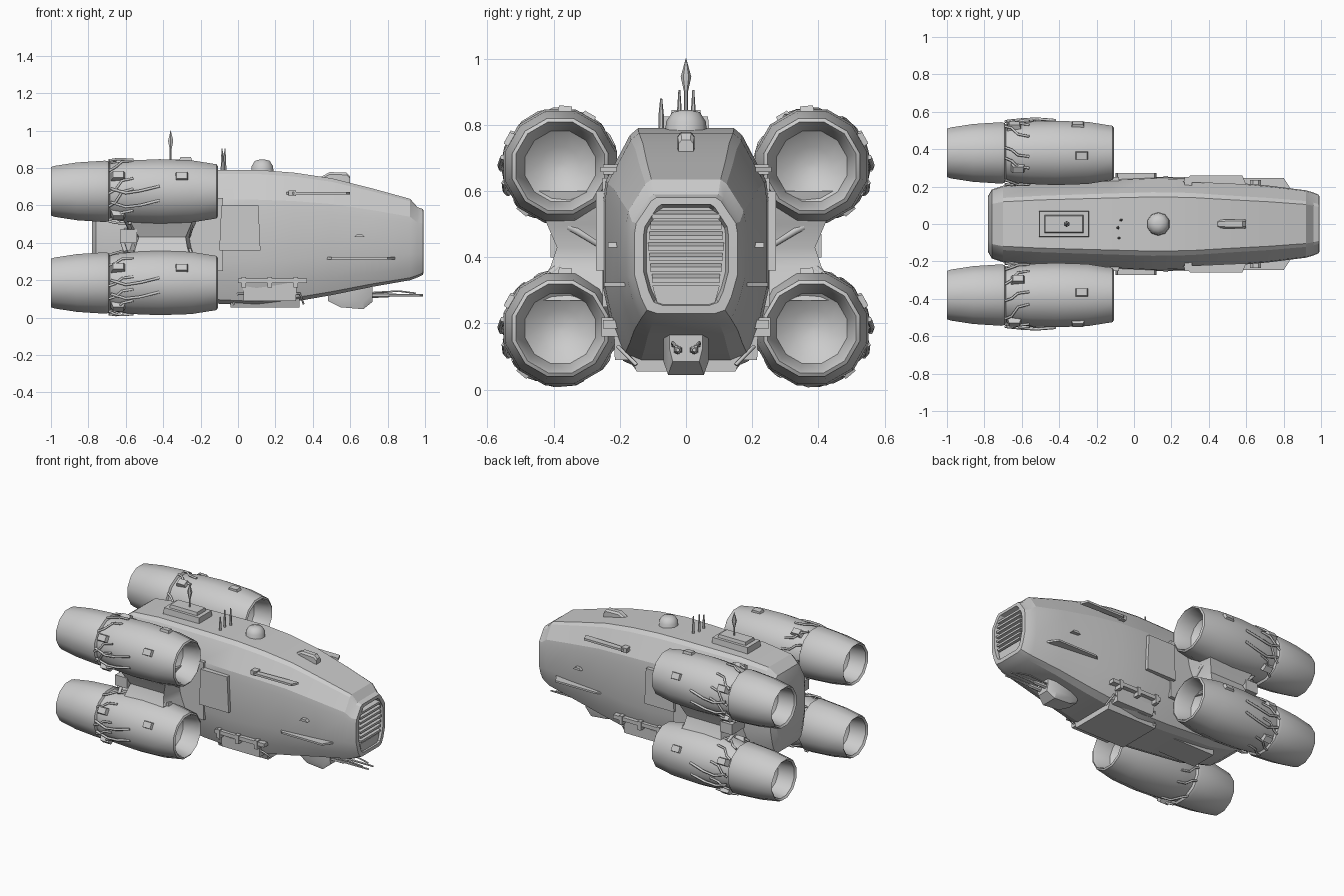
import bpy, bmesh, math, random
from mathutils import Vector

if "Cube" in bpy.data.objects:
    bpy.data.objects.remove(bpy.data.objects["Cube"])

random.seed(4)


def finish(name, bm, angle=28):
    bmesh.ops.recalc_face_normals(bm, faces=bm.faces)
    me = bpy.data.meshes.new(name)
    bm.to_mesh(me)
    bm.free()
    ob = bpy.data.objects.new(name, me)
    bpy.context.collection.objects.link(ob)
    bpy.ops.object.select_all(action='DESELECT')
    ob.select_set(True)
    bpy.context.view_layer.objects.active = ob
    bpy.ops.object.shade_smooth_by_angle(angle=math.radians(angle))
    return ob


def loft(name, rings, angle=28):
    """Skin a list of equal-length point rings and cap both ends."""
    bm = bmesh.new()
    vs = [[bm.verts.new(p) for p in r] for r in rings]
    n = len(vs[0])
    for a, b in zip(vs, vs[1:]):
        for i in range(n):
            j = (i + 1) % n
            bm.faces.new((a[i], a[j], b[j], b[i]))
    bm.faces.new(vs[0])
    bm.faces.new(vs[-1])
    return finish(name, bm, angle)


def block(name, lo, hi, taper=(1, 1)):
    """Box from lo to hi; the top is scaled by taper in x and y."""
    cx, cy = (lo[0] + hi[0]) / 2, (lo[1] + hi[1]) / 2
    hx, hy = (hi[0] - lo[0]) / 2, (hi[1] - lo[1]) / 2
    sq = [(-1, -1), (1, -1), (1, 1), (-1, 1)]
    return loft(name, [[(cx + a * hx * tx, cy + b * hy * ty, z) for a, b in sq]
                       for z, tx, ty in ((lo[2], 1, 1), (hi[2], *taper))])


def turned(name, origin, profile, axis='X', sides=12, angle=28):
    """Revolve (position, radius) pairs around an axis through origin."""
    rings = []
    for t, r in profile:
        ring = []
        for i in range(sides):
            a = 2 * math.pi * (i + .5) / sides
            c, s = r * math.cos(a), r * math.sin(a)
            off = (t, c, s) if axis == 'X' else (c, s, t)
            ring.append(Vector(origin) + Vector(off))
        rings.append(ring)
    return loft(name, rings, angle)


def tube(name, pts, r):
    cu = bpy.data.curves.new(name, 'CURVE')
    cu.dimensions = '3D'
    cu.bevel_depth = r
    cu.bevel_resolution = 1
    cu.use_fill_caps = True
    sp = cu.splines.new('POLY')
    sp.points.add(len(pts) - 1)
    for p, q in zip(sp.points, pts):
        p.co = (*q, 1)
    ob = bpy.data.objects.new(name, cu)
    bpy.context.collection.objects.link(ob)
    return ob


# Hull: faceted sections (x, half width, bottom, top)
SHAPE = [(.58, 1), (.68, .97), (.97, .78), (1, .7), (1, .33), (.88, .14), (.76, .03), (.56, 0)]


def section(x, w, zb, zt):
    half = [(w * u, zb + (zt - zb) * v) for u, v in SHAPE]
    return [(x, y, z) for y, z in half] + [(x, -y, z) for y, z in reversed(half)]


loft("hull", [section(*s) for s in [
    (-.78, .15, .27, .66), (-.76, .185, .2, .72), (-.7, .205, .16, .765), (-.5, .222, .11, .785),
    (-.12, .24, .075, .79), (.1, .25, .065, .79), (.3, .245, .085, .775), (.5, .225, .12, .745),
    (.72, .205, .165, .69), (.92, .18, .2, .635), (.96, .168, .215, .59), (.99, .155, .23, .58),
    (.992, .128, .255, .56), (.955, .12, .265, .55)]], 20)

# Nose grille slats
for i in range(7):
    z = .33 + i * .032
    w = .115 - .004 * abs(i - 3)
    loft("nose_slat", [[(.94, y, z + .004), (.99, y, z - .006),
                        (.99, y, z + .008), (.94, y, z + .024)] for y in (-w, w)])
block("nose_lower_plate", (.94, -.085, .255), (.982, .085, .315), (1, 1.2))

# Roof fittings
block("roof_hatch_base", (-.51, -.072, .77), (-.24, .072, .825), (.97, .92))
block("roof_hatch_lid", (-.48, -.048, .82), (-.27, .048, .845), (.95, .9))
turned("main_antenna", (-.36, 0, 0), [(.83, .006), (.9, .006), (.945, .016), (1, .001)], 'Z', 6)
for x, y, top in ((-.085, -.02, .905), (-.07, .022, .905), (-.08, -.075, .88)):
    turned("short_antenna", (x, y, 0), [(.77, .009), (.83, .008), (top, .003)], 'Z', 6)
turned("roof_dome", (.13, 0, 0), [(.76, .065), (.81, .06), (.838, .042), (.845, .015)], 'Z', 10, 50)
loft("roof_blister", [[(x, -w, .7), (x, w, .7), (x, w, z - .012), (x, w * .6, z),
                       (x, -w * .6, z), (x, -w, z - .012)]
                      for x, w, z in ((.44, .018, .75), (.49, .025, .778), (.58, .025, .775), (.6, .022, .755))])

# Chin turret with twin guns
loft("chin_turret", [[(x, -w, .2), (x, w, .2), (x, w, z + .04), (x, w * .8, z),
                      (x, -w * .8, z), (x, -w, z + .04)]
                     for x, w, z in ((.48, .045, .09), (.55, .065, .055), (.67, .068, .045), (.72, .05, .085))])
for y in (-.025, .025):
    turned("chin_gun", (0, y, .12), [(.68, .015), (.8, .013), (.81, .008), (.99, .006)], 'X', 6)
    tube("chin_gun_rail", [(.66, y * 1.6, .13), (.86, y * 1.6, .142), (.95, y * 1.2, .13)], .005)

# Belly bay
block("belly_bay", (-.04, -.15, .055), (.33, .15, .12), (1, 1.15))
block("belly_keel", (-.55, -.09, .085), (-.04, .09, .14))


# Parts repeated on both sides
for s in (-1, 1):
    def sb(name, lo, hi, taper=(1, 1)):
        ys = sorted((s * lo[1], s * hi[1]))
        return block(name, (lo[0], ys[0], lo[2]), (hi[0], ys[1], hi[2]), taper)

    def fin(name, xs, z, y0, y1, t):
        a, b, c, d = xs
        loft(name, [[(a, s * y0, z + k), (d, s * (y0 - .015), z + k),
                     (c, s * y1, z + k), (b, s * y1, z + k)] for k in (-t, t)])

    fin("upper_side_fin", (.26, .3, .58, .6), .665, .225, .258, .007)
    fin("lower_side_fin", (.45, .5, .8, .84), .318, .2, .247, .006)
    sb("upper_fin_mount", (.27, .2, .65), (.31, .25, .68))
    sb("side_sensor", (.62, .19, .43), (.68, .235, .445), (.5, 1))
    sb("side_armour_panel", (-.1, .23, .36), (.12, .272, .6), (.9, 1))
    sb("side_armour_rear", (-.3, .22, .25), (-.08, .252, .64))
    sb("landing_ledge", (0, .2, .185), (.37, .25, .21))
    sb("bay_side_wall", (.03, .16, .09), (.31, .215, .19), (1.03, 1.1))
    for x in (.03, .17, .31):
        sb("bay_bracket", (x - .012, .2, .16), (x + .012, .256, .218))
    tube("bay_rail", [(-.03, s * .145, .062), (.0, s * .2, .13), (.33, s * .205, .13), (.35, s * .15, .075)], .006)

    # Pylon joining the engine pair to the hull
    loft("engine_pylon", [[(x, s * y, z) for x, y in
                           ((a, .18), (b, .18), (b - .03, w), (a + .03, w))]
                          for z, a, b, w in ((.27, -.6, -.2, .47), (.37, -.58, -.24, .41),
                                             (.43, -.56, -.25, .39), (.5, -.6, -.22, .42), (.6, -.6, -.2, .47))], 40)
    for x in (-.6, -.53, -.27):
        tube("pylon_strut", [(x, s * .23, .42), (x + .02, s * .33, .48), (x, s * .41, .52)], .012)
        tube("pylon_strut", [(x, s * .23, .47), (x - .02, s * .34, .41), (x, s * .41, .35)], .012)
    sb("pylon_box", (-.63, .27, .4), (-.54, .41, .47))

    for z in (.185, .675):
        c = (0, s * .38, z)
        # Engine body with intake bowl
        turned("engine_body", c, [
            (-.27, .01), (-.26, .06), (-.22, .11), (-.125, .13), (-.108, .139), (-.115, .15),
            (-.25, .172), (-.42, .178), (-.56, .172), (-.63, .163), (-.71, .148)], 'X', 12, 32)
        # Exhaust nozzle with hollow end
        turned("engine_nozzle", c, [
            (-.67, .13), (-.692, .166), (-.71, .17), (-.86, .16), (-.98, .141), (-1, .134),
            (-.99, .122), (-.88, .11), (-.84, .05)], 'X', 12, 32)

        def on(x, deg, r):
            a = math.radians(deg)
            return (x, c[1] + s * r * math.cos(a), z + r * math.sin(a))

        # Cables and clamps round the collar
        for k in range(10):
            d = k * 36 + random.uniform(-10, 10)
            e = random.uniform(12, 30)
            tube("collar_cable", [on(-.69, d, .168), on(-.655, d + e * .3, .172),
                                  on(-.62, d + e, .172), on(-.56, d + e * 1.2, .17)], .007)
        for d in (-20, 5):
            tube("side_cable", [on(-.68, d, .17), on(-.6, d - 8, .178), on(-.52, d - 4, .182),
                                on(-.42, d + 4, .176)], .008)
        for x, d in ((-.64, 30), (-.62, 120), (-.3, 28), (-.64, -50), (-.28, 95)):
            loft("engine_clamp", [[on(x - w, d - g, r), on(x + w, d - g, r), on(x + w, d + g, r),
                                   on(x - w, d + g, r)] for w, g, r in ((.04, 9, .15), (.028, 6, .184))])
